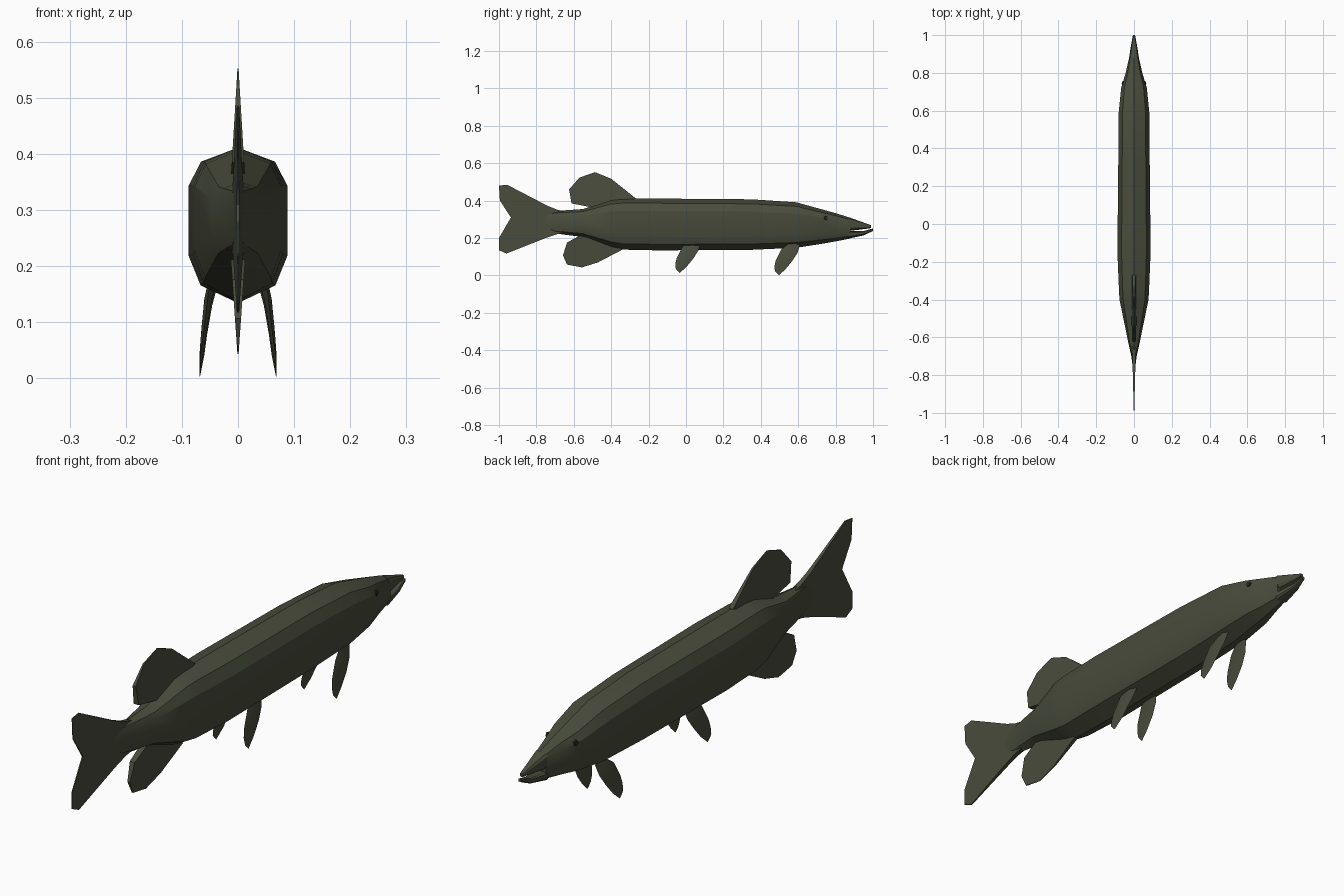
import bpy, bmesh, math

if "Cube" in bpy.data.objects:
    bpy.data.objects.remove(bpy.data.objects["Cube"])


def material(name, rgb):
    m = bpy.data.materials.new(name)
    m.diffuse_color = (*rgb, 1)
    m.use_nodes = True
    m.node_tree.nodes["Principled BSDF"].inputs["Base Color"].default_value = m.diffuse_color
    return m


OLIVE = material("dark olive", (0.066, 0.073, 0.045))
DARK = material("eye dark", (0.022, 0.022, 0.016))


def finish(bm, name, mat, angle=25):
    bmesh.ops.recalc_face_normals(bm, faces=bm.faces[:])
    me = bpy.data.meshes.new(name)
    bm.to_mesh(me)
    bm.free()
    me.materials.append(mat)
    ob = bpy.data.objects.new(name, me)
    bpy.context.collection.objects.link(ob)
    bpy.ops.object.select_all(action='DESELECT')
    ob.select_set(True)
    bpy.context.view_layer.objects.active = ob
    bpy.ops.object.shade_smooth_by_angle(angle=math.radians(angle))
    return ob


def loft(name, rings, angle=25):
    """Skin a list of closed rings of 3D points and cap both ends."""
    bm = bmesh.new()
    vs = [[bm.verts.new(p) for p in r] for r in rings]
    n = len(vs[0])
    for a, b in zip(vs, vs[1:]):
        for i in range(n):
            j = (i + 1) % n
            bm.faces.new((a[i], a[j], b[j], b[i]))
    bm.faces.new(vs[0])
    bm.faces.new(vs[-1])
    return finish(bm, name, OLIVE, angle)


def section(y, top, bottom, w):
    """Ten-sided cross-section: ridge, shoulders, flat sides, keel."""
    h = top - bottom
    half = [(0, 1), (0.75, 0.91), (1, 0.755), (1, 0.305), (0.76, 0.115), (0, 0)]
    loop = half + [(-x, z) for x, z in half[-2:0:-1]]
    return [(x * w, y, bottom + z * h) for x, z in loop]


# body: y, top, bottom, half width
loft("body", [section(*s) for s in [
    (-0.78, 0.315, 0.265, 0.004), (-0.70, 0.345, 0.225, 0.014),
    (-0.62, 0.350, 0.214, 0.032), (-0.55, 0.355, 0.206, 0.046),
    (-0.40, 0.405, 0.150, 0.077), (-0.34, 0.411, 0.138, 0.080),
    (-0.15, 0.411, 0.134, 0.088), (0.35, 0.407, 0.137, 0.083),
    (0.59, 0.391, 0.148, 0.081), (0.72, 0.355, 0.168, 0.068),
    (0.80, 0.333, 0.182, 0.044), (0.88, 0.308, 0.198, 0.026)]])

# jaws, parted at the mouth
loft("upper_jaw", [section(*s) for s in [
    (0.87, 0.311, 0.238, 0.028), (0.93, 0.290, 0.245, 0.017),
    (0.99, 0.268, 0.253, 0.007)]])
loft("lower_jaw", [section(*s) for s in [
    (0.87, 0.237, 0.197, 0.028), (0.95, 0.238, 0.214, 0.015),
    (1.00, 0.251, 0.238, 0.006)]])


def plate_fin(name, outline, thickness):
    """Upright fin from a (y, z) outline, thinning towards its outer edge."""
    bm = bmesh.new()
    sides = [[bm.verts.new((s * thickness(y, z), y, z)) for y, z in outline]
             for s in (1, -1)]
    n = len(outline)
    for side in sides:
        bm.faces.new(side)
    a, b = sides
    for i in range(n):
        j = (i + 1) % n
        bm.faces.new((a[i], a[j], b[j], b[i]))
    return finish(bm, name, OLIVE)


# middle fins
plate_fin("tail_fin", [
    (-0.64, 0.34), (-0.69, 0.352), (-0.74, 0.372), (-0.957, 0.485), (-1, 0.48),
    (-0.995, 0.40), (-0.936, 0.31), (-1, 0.20), (-1, 0.135), (-0.96, 0.117),
    (-0.75, 0.20), (-0.69, 0.22), (-0.64, 0.23)],
    lambda y, z: 0.001 + 0.026 * (y + 1))
plate_fin("back_fin", [
    (-0.27, 0.413), (-0.40, 0.517), (-0.487, 0.552), (-0.57, 0.523),
    (-0.625, 0.46), (-0.612, 0.385), (-0.51, 0.365), (-0.40, 0.37)],
    lambda y, z: 0.001 + 0.06 * (0.552 - z))
plate_fin("anal_fin", [
    (-0.34, 0.138), (-0.47, 0.07), (-0.556, 0.043), (-0.636, 0.058),
    (-0.658, 0.107), (-0.636, 0.176), (-0.57, 0.212), (-0.40, 0.18)],
    lambda y, z: 0.001 + 0.07 * (z - 0.043))

# paired fins: front y, z, rear y, z, x, half thickness for each row
ROWS = [(0.61, 0.165, 0.555, 0.175, 0.043, 0.008),
        (0.596, 0.12, 0.510, 0.14, 0.053, 0.007),
        (0.568, 0.077, 0.480, 0.08, 0.060, 0.005),
        (0.532, 0.033, 0.473, 0.05, 0.064, 0.004),
        (0.496, 0.001, 0.475, 0.024, 0.068, 0.001)]
for label, dy, dz in (("front", 0, 0), ("rear", -0.53, 0.012)):
    for side, s in (("right", 1), ("left", -1)):
        rings = []
        for fy, fz, by, bz, x, t in ROWS:
            my, mz = (fy + by) / 2, (fz + bz) / 2
            rings.append([(s * px, py + dy, pz + dz) for px, py, pz in (
                (x, fy, fz), (x + t, my, mz), (x, by, bz), (x - t, my, mz))])
        loft(f"{label}_{side}_fin", rings, 40)

# eyes: thin discs lying on the tapering cheeks
for side, s in (("right", 1), ("left", -1)):
    bm = bmesh.new()
    bmesh.ops.create_cone(bm, cap_ends=True, segments=10, radius1=0.011,
                          radius2=0.009, depth=0.008)
    ob = finish(bm, f"{side}_eye", DARK)
    ob.location = (s * 0.0595, 0.748, 0.306)
    ob.rotation_euler = (0, s * math.pi / 2, s * math.radians(16))
